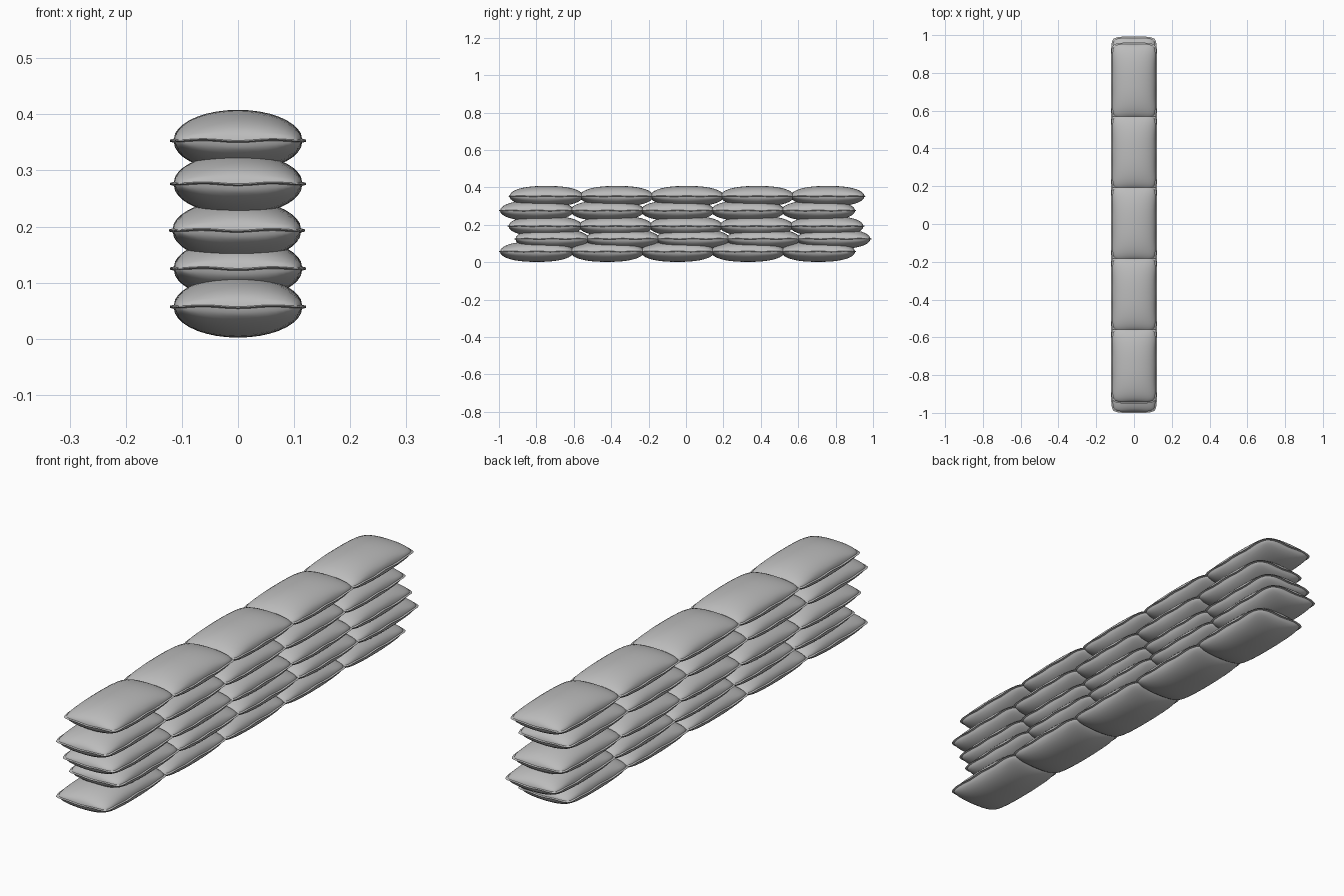
import bpy, bmesh, math

cube = bpy.data.objects.get("Cube")
if cube:
    bpy.data.objects.remove(cube, do_unlink=True)

# Single cloth colour
cloth = bpy.data.materials.new("grey_cloth")
cloth.use_nodes = True
grey = (0.5, 0.5, 0.5, 1)
cloth.diffuse_color = grey
cloth.node_tree.nodes["Principled BSDF"].inputs["Base Color"].default_value = grey

HALF_W, HALF_L, HALF_H = 0.114, 0.196, 0.055
HEM = 0.007      # width of the sewn edge
PITCH = 0.376    # spacing of bags along a row


def make_bag_mesh():
    """Stuffed pillow: domed grid, thin hem all round, mirrored underneath."""
    bm = bmesh.new()
    bmesh.ops.create_grid(bm, x_segments=18, y_segments=24, size=1)
    for v in bm.verts:
        # crowd the rows towards the edges, where the dome is steep
        s = math.sin(v.co.x * math.pi / 2)
        t = math.sin(v.co.y * math.pi / 2)
        dome = math.sqrt(max(0, (1 - s * s) * (1 - abs(t) ** 2.4)))
        v.co.x = s * (HALF_W - 0.011 * t ** 12)
        v.co.y = t * (HALF_L - 0.012 * s ** 6)
        v.co.z = 0.002 + (HALF_H - 0.002) * dome

    # sewn hem
    border = [e for e in bm.edges if e.is_boundary]
    ring = bmesh.ops.extrude_edge_only(bm, edges=border)["geom"]
    for v in (g for g in ring if isinstance(g, bmesh.types.BMVert)):
        v.co.x *= 1 + HEM / HALF_W
        v.co.y *= 1 + HEM / HALF_L
        v.co.z = 0

    # underside
    under = bmesh.ops.duplicate(bm, geom=bm.verts[:] + bm.edges[:] + bm.faces[:])["geom"]
    for v in (g for g in under if isinstance(g, bmesh.types.BMVert)):
        v.co.z = -v.co.z
    bmesh.ops.remove_doubles(bm, verts=bm.verts, dist=0.0001)

    # slight puckering along the hem
    for v in bm.verts:
        edge = max(abs(v.co.x) / HALF_W, abs(v.co.y) / HALF_L)
        if edge > 0.97:
            v.co.z += 0.002 * math.cos(v.co.x * 50) * math.cos(v.co.y * 45)

    bmesh.ops.recalc_face_normals(bm, faces=bm.faces)
    mesh = bpy.data.meshes.new("sandbag")
    bm.to_mesh(mesh)
    bm.free()
    mesh.materials.append(cloth)
    return mesh


bag_mesh = make_bag_mesh()

# Rows from the ground up: seam height, shift along y, shift along x
rows = [(0.057, -0.045, 0), (0.125, 0.037, 0), (0.193, 0.0, -0.002),
        (0.276, -0.045, 0), (0.353, 0.005, 0)]
bags = []
for r, (z, dy, dx) in enumerate(rows, 1):
    for i in range(5):
        bag = bpy.data.objects.new(f"sandbag_row_{r}_{i + 1}", bag_mesh)
        bag.location = (dx, dy + (i - 2) * PITCH, z)
        bpy.context.collection.objects.link(bag)
        bags.append(bag)

# Smooth cloth with a crisp hem
bpy.ops.object.select_all(action='DESELECT')
bags[0].select_set(True)
bpy.context.view_layer.objects.active = bags[0]
bpy.ops.object.shade_smooth_by_angle(angle=math.radians(50))
